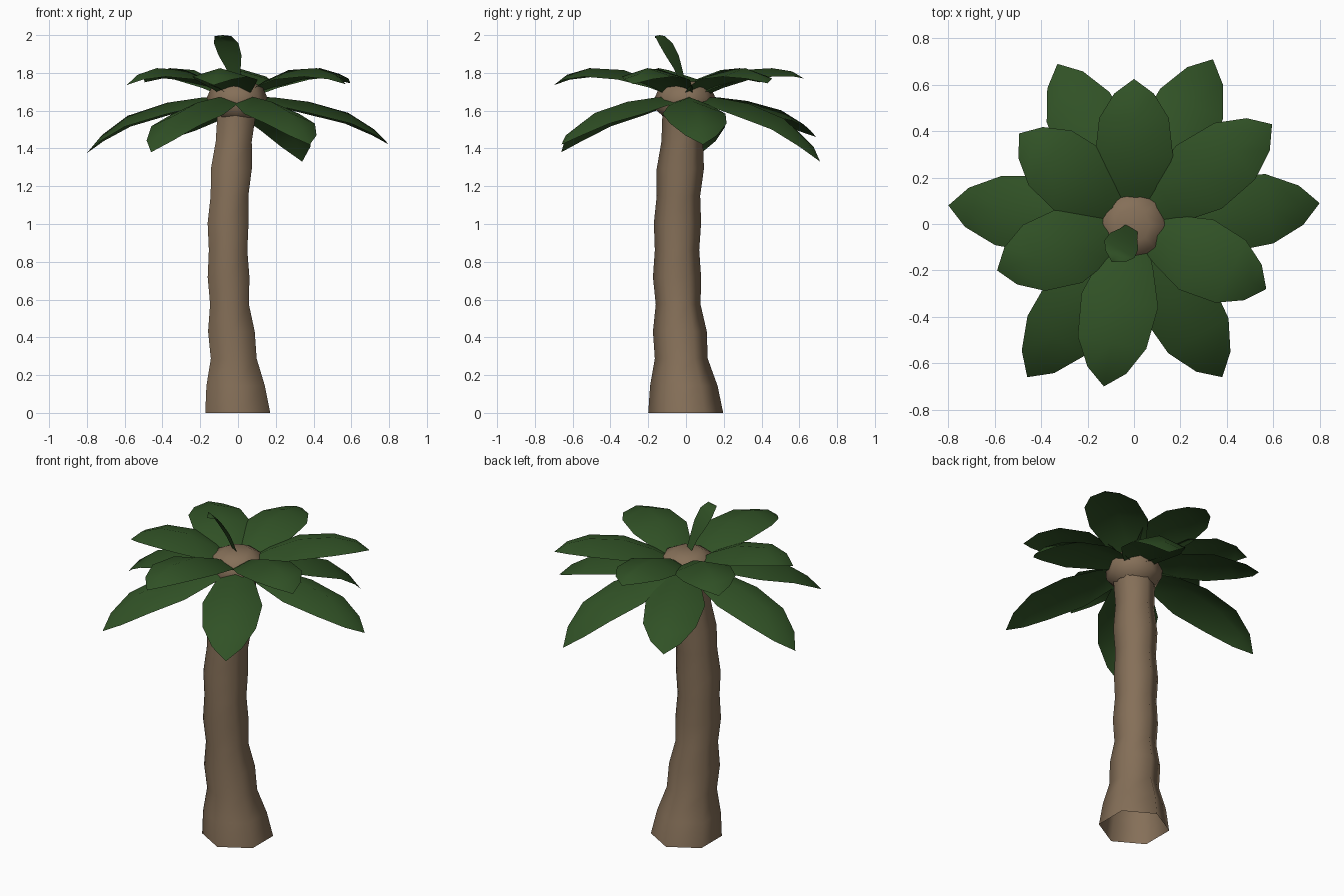
import bpy
import bmesh
from math import sin, cos, pi, atan2, hypot, radians

old = bpy.data.objects.get("Cube")
if old:
    bpy.data.objects.remove(old)


def material(name, rgb):
    m = bpy.data.materials.new(name)
    m.use_nodes = True
    colour = (*rgb, 1)
    m.diffuse_color = colour
    bsdf = next(n for n in m.node_tree.nodes if n.type == 'BSDF_PRINCIPLED')
    bsdf.inputs["Base Color"].default_value = colour
    bsdf.inputs["Roughness"].default_value = 0.9
    return m


BARK = material("bark_brown", (0.235, 0.16, 0.098))
LEAF = material("leaf_green", (0.030, 0.083, 0.019))


def finish(bm, name, mat):
    mesh = bpy.data.meshes.new(name)
    for f in bm.faces:
        f.smooth = True
    bm.to_mesh(mesh)
    bm.free()
    mesh.materials.append(mat)
    obj = bpy.data.objects.new(name, mesh)
    bpy.context.collection.objects.link(obj)
    return obj


def bridge(bm, a, b, closed):
    n = len(a)
    for i in range(n if closed else n - 1):
        j = (i + 1) % n
        bm.faces.new((a[i], a[j], b[j], b[i]))


def lathe(name, rings, sides, cap):
    """Stack of rings, each given as centre x, centre y, z, radius."""
    bm = bmesh.new()
    loops = []
    for cx, cy, z, r in rings:
        loops.append([bm.verts.new((cx + r * cos(pi / 2 + 2 * pi * i / sides),
                                    cy + r * sin(pi / 2 + 2 * pi * i / sides), z))
                      for i in range(sides)])
    for a, b in zip(loops, loops[1:]):
        bridge(bm, a, b, True)
    if cap:
        bm.faces.new(loops[-1])
    return finish(bm, name, BARK)


def leaf(name, angle, stations, fold):
    """Sheet along a midrib: stations are (reach, height, half width)."""
    bm = bmesh.new()
    rows = []
    for r, z, w in stations[:-1]:
        row = []
        for s in (-1, 0, 1):
            drop = fold * abs(s) * w
            row.append(bm.verts.new((r * cos(angle) + s * w * sin(angle),
                                     r * sin(angle) - s * w * cos(angle),
                                     z - drop)))
        rows.append(row)
    for a, b in zip(rows, rows[1:]):
        bridge(bm, a, b, False)
    # Pointed tip
    r, z, _ = stations[-1]
    tip = bm.verts.new((r * cos(angle), r * sin(angle), z))
    for i in range(2):
        bm.faces.new((rows[-1][i], rows[-1][i + 1], tip))
    bmesh.ops.recalc_face_normals(bm, faces=bm.faces)
    if sum(f.normal.z for f in bm.faces) < 0:
        bmesh.ops.reverse_faces(bm, faces=bm.faces)
    return finish(bm, name, LEAF)


# Wavy trunk with a flared foot, open underneath: (low x, high x, low y, high y)
spans = [(-.175, .172, -.2, .197), (-.17, .145, -.19, .167), (-.145, .1, -.165, .115),
         (-.16, .09, -.175, .11), (-.15, .06, -.16, .077), (-.16, .06, -.175, .08),
         (-.15, .045, -.165, .07), (-.16, .055, -.17, .08), (-.14, .05, -.155, .075),
         (-.14, .07, -.155, .095), (-.12, .075, -.13, .09), (-.115, .1, -.125, .11)]
trunk_rings = [((a + b) / 2, (c + d) / 2, 1.58 * i / 11, (d - c) / 2)
               for i, (a, b, c, d) in enumerate(spans)]
lathe("trunk", trunk_rings, 6, False)

# Bulb that holds the leaves
lathe("crown_bulb", [(-.005, -.005, z, r) for z, r in
                     [(1.565, .11), (1.605, .155), (1.67, .16), (1.725, .135), (1.755, .075)]],
      8, True)

# Leaf rings: (fraction of reach, fraction of drop from peak, half width)
upper_tips = [(0, .625, 1.77), (.595, .43, 1.745), (.57, -.28, 1.74),
              (-.13, -.7, 1.735), (-.59, -.2, 1.735), (-.495, .39, 1.75)]
lower_tips = [(.8, .09, 1.42), (.34, .71, 1.33), (-.33, .69, 1.46),
              (-.8, .08, 1.375), (-.46, -.66, 1.38), (.38, -.66, 1.42)]
outline = [(.1, .07), (.24, .115), (.47, .168), (.73, .15), (.9, .085), (1, 0)]
upper_rise = [1.70, 1.755, 1.815, 1.825]
lower_fall = [.0, .02, .11, .34, .68, 1]

for i, (x, y, z) in enumerate(upper_tips):
    reach = hypot(x, y)
    heights = upper_rise + [(1.825 + z) / 2 + .01, z]
    leaf(f"upper_leaf_{i + 1}", atan2(y, x),
         [(f * reach, h, w) for (f, w), h in zip(outline, heights)], .3)

for i, (x, y, z) in enumerate(lower_tips):
    reach = hypot(x, y)
    leaf(f"lower_leaf_{i + 1}", atan2(y, x),
         [(f * reach, 1.675 - (1.675 - z) * d, w)
          for (f, w), d in zip(outline, lower_fall)], .38)

# Young upright leaf with a curled tip
leaf("young_leaf", radians(240),
     [(.01, 1.73, .025), (.05, 1.83, .045), (.085, 1.90, .07),
      (.125, 1.965, .075), (.16, 2.0, .05), (.19, 1.985, 0)], .1)
